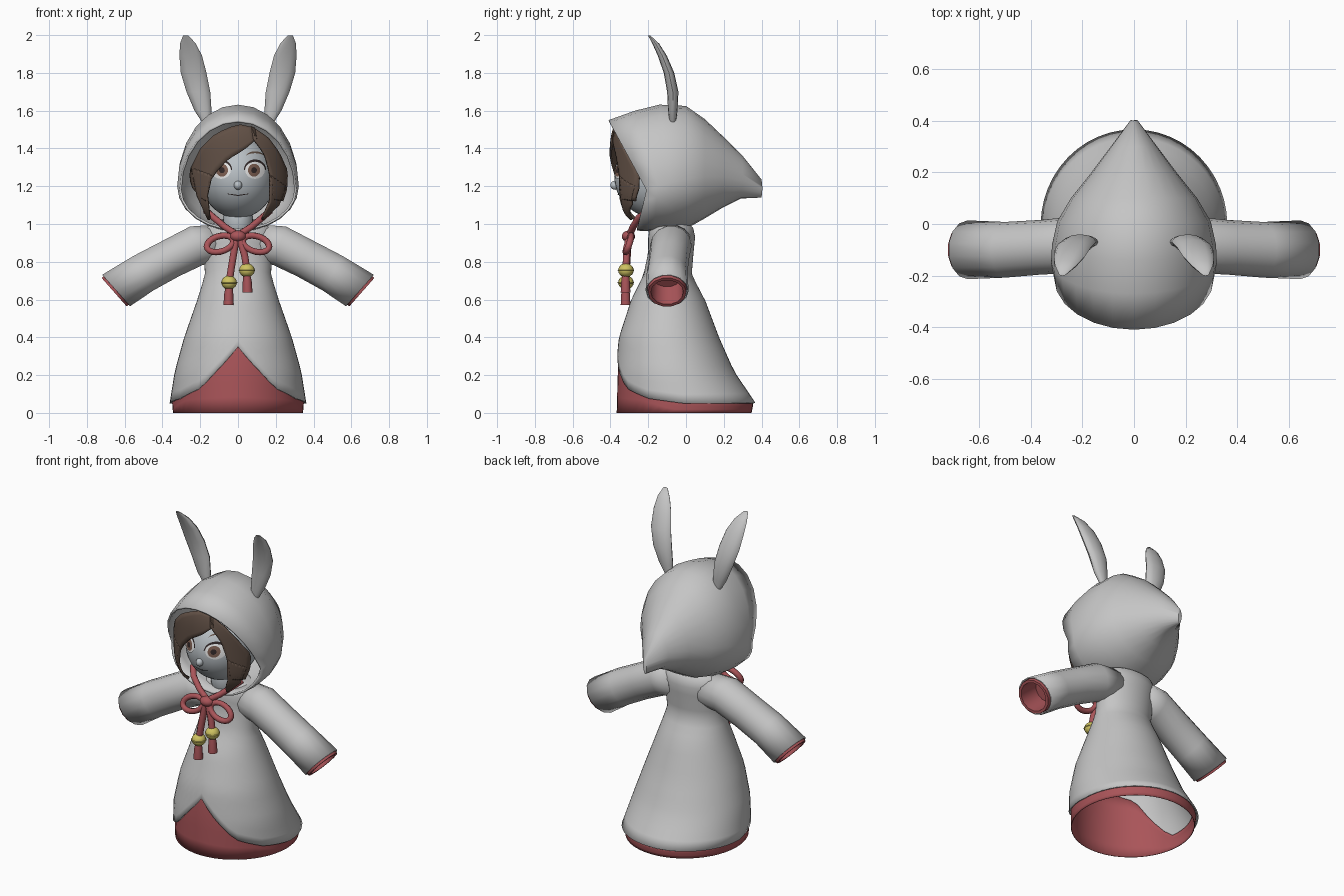
import bpy, bmesh, math
from mathutils import Vector

cube = bpy.data.objects.get("Cube")
if cube:
    bpy.data.objects.remove(cube, do_unlink=True)


def material(name, r, g, b):
    m = bpy.data.materials.new(name)
    m.use_nodes = True
    m.diffuse_color = (r, g, b, 1)
    m.node_tree.nodes["Principled BSDF"].inputs["Base Color"].default_value = (r, g, b, 1)
    return m


CLOTH = material("grey cloth", .56, .56, .56)
SKIN = material("grey skin", .49, .53, .56)
RED = material("dull red", .4, .09, .1)
HAIR = material("brown hair", .12, .08, .06)
GOLD = material("gold", .62, .54, .12)
WHITE = material("eye white", .8, .8, .8)
IRIS = material("brown iris", .2, .11, .08)
DARK = material("dark line", .03, .02, .02)


def link(name, data, mat):
    ob = bpy.data.objects.new(name, data)
    bpy.context.scene.collection.objects.link(ob)
    data.materials.append(mat)
    return ob


def finish(name, bm, mat, solid=0, angle=50):
    me = bpy.data.meshes.new(name)
    bmesh.ops.recalc_face_normals(bm, faces=bm.faces)
    bm.to_mesh(me)
    bm.free()
    me.shade_smooth()
    me.set_sharp_from_angle(angle=math.radians(angle))
    ob = link(name, me, mat)
    if solid:
        mod = ob.modifiers.new("thickness", "SOLIDIFY")
        mod.thickness = solid
    return ob


def loft(name, rows, mat, closed=True, caps=(False, False), solid=0):
    """Skin a list of equal-length point rows."""
    bm = bmesh.new()
    vs = [[bm.verts.new(p) for p in row] for row in rows]
    n = len(rows[0])
    for a, b in zip(vs, vs[1:]):
        for i in range(n if closed else n - 1):
            j = (i + 1) % n
            bm.faces.new((a[i], a[j], b[j], b[i]))
    for cap, row in zip(caps, (vs[0], vs[-1])):
        if cap:
            bm.faces.new(row)
    return finish(name, bm, mat, solid)


def sphere(name, loc, scale, mat, seg=20):
    bm = bmesh.new()
    bmesh.ops.create_uvsphere(bm, u_segments=seg, v_segments=seg // 2 + 2, radius=1)
    bmesh.ops.scale(bm, vec=scale, verts=bm.verts)
    bmesh.ops.translate(bm, vec=loc, verts=bm.verts)
    return finish(name, bm, mat)


def tube(name, points, radius, mat, cyclic=False):
    cu = bpy.data.curves.new(name, "CURVE")
    cu.dimensions = "3D"
    cu.bevel_depth, cu.bevel_resolution, cu.use_fill_caps = radius, 2, True
    sp = cu.splines.new("POLY")
    sp.points.add(len(points) - 1)
    for p, co in zip(sp.points, points):
        p.co = (*co, 1)
    sp.use_cyclic_u = cyclic
    return link(name, cu, mat)


def sample(table, z):
    """Linear lookup in a table keyed by its first column."""
    for a, b in zip(table, table[1:]):
        if z <= b[0]:
            t = max(0, (z - a[0]) / (b[0] - a[0]))
            return [p + (q - p) * t for p, q in zip(a[1:], b[1:])]
    return table[-1][1:]


def along(path, t):
    f = t * (len(path) - 1)
    i = min(int(f), len(path) - 2)
    return Vector(path[i]).lerp(Vector(path[i + 1]), f - i)


# Robe outline: height, half width, front, back
OUTLINE = [(0, .357, -.38, .36), (.05, .362, -.378, .37), (.22, .335, -.375, .255),
           (.4, .285, -.355, .175), (.6, .215, -.29, .1), (.73, .175, -.225, .03),
           (.85, .18, -.2, .04), (.95, .19, -.2, .05), (1, .17, -.18, .03), (1.03, .07, -.14, -.02)]
HEM = [(0, .35), (14, .26), (35, .13), (60, .075), (90, .05), (180, .055)]
TONGUE = [(0, .42), (50, .35), (80, .09), (180, .09)]


def garment(name, low, high, inset, mat, rows, solid):
    n = 48
    grid = []
    for r in range(rows + 1):
        ring = []
        for i in range(n):
            a = 2 * math.pi * i / n
            deg = math.degrees(min(a, 2 * math.pi - a))
            z = low(deg) + (high(deg) - low(deg)) * r / rows
            w, front, back = sample(OUTLINE, z)
            depth = (back - front) / 2 - inset
            ring.append(((w - inset) * math.sin(a), (front + back) / 2 - depth * math.cos(a), z))
        grid.append(ring)
    return loft(name, grid, mat, solid=solid)


garment("robe", lambda d: sample(HEM, d)[0], lambda d: 1.03, 0, CLOTH, 20, .008)
garment("underskirt", lambda d: 0, lambda d: sample(TONGUE, d)[0], .013, RED, 5, .004)


# Sleeves and red cuffs
def ring_at(c, axis, r, n=14):
    u = Vector((0, 1, 0))
    v = axis.cross(u).normalized()
    return [c + r * (u * math.cos(k * 2 * math.pi / n) + v * math.sin(k * 2 * math.pi / n)) for k in range(n)]


for s, side in ((1, "left"), (-1, "right")):
    arm = [(.1, -.07, .9, .1), (.22, -.08, .885, .11), (.36, -.09, .815, .106),
           (.5, -.1, .74, .108), (.645, -.1, .648, .114)]
    cs = [Vector((s * x, y, z)) for x, y, z, r in arm]
    rows = []
    for i, c in enumerate(cs):
        axis = cs[min(i + 1, len(cs) - 1)] - cs[max(i - 1, 0)]
        if i == len(cs) - 1:
            axis = Vector((s * .75, 0, -.66))
        rows.append(ring_at(c, axis.normalized(), arm[i][3]))
    loft(side + "_sleeve", rows, CLOTH, solid=.006)
    axis = Vector((s * .75, 0, -.66)).normalized()
    cuff = [ring_at(cs[-1] + axis * d, axis, r) for d, r in ((-.03, .106), (.014, .102), (.014, .086), (-.12, .08))]
    loft(side + "_cuff", cuff, RED, caps=(False, True))

# Hood: half width, then (y, z) of top, widest and bottom points
HOOD = [(.31, (-.41, 1.55), (-.21, 1.18), (-.26, .965)), (.322, (-.27, 1.6), (-.15, 1.2), (-.17, .96)),
        (.318, (-.14, 1.632), (-.08, 1.22), (-.08, .96)), (.298, (0, 1.625), (.01, 1.24), (.02, .985)),
        (.245, (.1, 1.555), (.1, 1.25), (.1, 1.03)), (.165, (.2, 1.46), (.2, 1.25), (.2, 1.09)),
        (.09, (.3, 1.36), (.3, 1.23), (.29, 1.135)), (.012, (.4, 1.235), (.405, 1.19), (.4, 1.14))]
rows = []
for w, top, mid, bot in HOOD:
    ring = []
    for k in range(24):
        a = 2 * math.pi * k / 24
        c = math.cos(a)
        y, z = Vector(mid).lerp(Vector(top if c > 0 else bot), abs(c))
        ring.append((w * math.sin(a), y, z))
    rows.append(ring)
loft("hood", rows, CLOTH, caps=(False, True), solid=.012)

# Ears: centre x, y, z, half width, half thickness
EAR = [(.165, -.07, 1.53, .02, .015), (.185, -.07, 1.6, .045, .025), (.21, -.07, 1.7, .063, .03),
       (.235, -.09, 1.8, .068, .028), (.25, -.125, 1.89, .06, .024), (.265, -.16, 1.955, .042, .018),
       (.277, -.195, 1.998, .014, .006)]
for s, side in ((1, "left"), (-1, "right")):
    rows = [[(s * x + w * math.cos(k * math.pi / 6), y + t * math.sin(k * math.pi / 6), z)
             for k in range(12)] for x, y, z, w, t in EAR]
    loft(side + "_ear", rows, CLOTH, caps=(True, True))

# Head
sphere("head", (0, -.15, 1.25), (.2, .23, .22), SKIN, 32)
sphere("nose", (0, -.375, 1.205), (.022, .026, .024), SKIN, 12)
sphere("neck", (0, -.13, 1.02), (.08, .08, .12), SKIN)


def face_y(x, z):
    return -.15 - .23 * math.sqrt(max(.02, 1 - (x / .2) ** 2 - ((z - 1.25) / .22) ** 2))


def hair_y(x, z):
    return -.17 - .235 * math.sqrt(max(.02, 1 - (x / .28) ** 2 - ((z - 1.3) / .33) ** 4))


def patch(name, surf, edge_a, edge_b, mat, lift=0, solid=0, steps=14):
    """Strip between two (x, z) edges, laid on a curved surface."""
    rows = []
    for i in range(steps + 1):
        a, b = along(edge_a, i / steps), along(edge_b, i / steps)
        pts = [a.lerp(b, j / 6) for j in range(7)]
        rows.append([(p.x, surf(p.x, p.y) - lift, p.y) for p in pts])
    return loft(name, rows, mat, closed=False, solid=solid)


def disc(name, cx, cz, rx, rz, lift, mat):
    rows = []
    for f in (.02, .35, .7, 1):
        ring = [(cx + f * rx * math.cos(k * math.pi / 10), cz + f * rz * math.sin(k * math.pi / 10)) for k in range(20)]
        rows.append([(x, face_y(x, z) - lift, z) for x, z in ring])
    return loft(name, rows, mat, caps=(True, False))


def arc(cx, cz, rx, rz):
    return [(cx - rx * math.cos(k * math.pi / 8), cz + rz * math.sin(k * math.pi / 8)) for k in range(9)]


for s, side in ((1, "left"), (-1, "right")):
    x, z = s * .09, 1.285
    disc(side + "_eye_white", x, z, .052, .046, .004, WHITE)
    disc(side + "_iris", x - s * .005, z, .032, .034, .006, IRIS)
    disc(side + "_pupil", x - s * .005, z, .015, .016, .008, DARK)
    patch(side + "_lashes", face_y, arc(x, z, .054, .045), arc(x, z, .06, .058), DARK, .006)
    patch(side + "_brow", face_y, arc(x, 1.355, .05, .02), arc(x, 1.355, .05, .03), HAIR, .005)
patch("mouth", face_y, [(-.055, 1.158), (0, 1.148), (.055, 1.158)],
      [(-.055, 1.161), (0, 1.154), (.055, 1.161)], DARK, .005)

# Hair: two swept bangs and two side locks
LOCKS = {
    "right_bangs": ([(.09, 1.51), (0, 1.53), (-.12, 1.48), (-.2, 1.4), (-.26, 1.28), (-.25, 1.2), (-.2, 1.14)],
                    [(.1, 1.45), (.03, 1.39), (-.05, 1.345), (-.11, 1.285), (-.15, 1.23), (-.165, 1.18), (-.17, 1.12)]),
    "left_bangs": ([(.07, 1.52), (.16, 1.46), (.22, 1.38), (.265, 1.28), (.26, 1.18), (.24, 1.12)],
                   [(.08, 1.45), (.12, 1.4), (.145, 1.36), (.17, 1.27), (.18, 1.2), (.185, 1.13)]),
    "right_lock": ([(-.25, 1.3), (-.22, 1.15), (-.16, 1.02)], [(-.14, 1.26), (-.165, 1.15), (-.15, 1.02)]),
    "left_lock": ([(.255, 1.2), (.22, 1.1), (.135, 1.02)], [(.172, 1.26), (.17, 1.12), (.128, 1.02)]),
}
for name, (a, b) in LOCKS.items():
    patch(name, hair_y, a, b, HAIR, 0, .012)

# Ribbon: collar cords, bow loops, hanging cords with bells and tassels
sphere("bow_knot", (0, -.305, .935), (.042, .035, .03), RED)
for s, side, bell in ((1, "left", .755), (-1, "right", .69)):
    tube(side + "_collar_cord", [(s * .17, -.2, 1.07), (s * .13, -.25, 1.035), (s * .07, -.28, .985), (0, -.3, .94)], .018, RED)
    loop = []
    for k in range(20):
        a = k * math.pi / 10
        u = .07 * math.cos(a)
        loop.append((s * (.095 + u), -.305 + .015 * math.sin(a), .895 - .2 * u + .042 * math.sin(a)))
    tube(side + "_bow_loop", loop, .017, RED, True)
    x = s * .047
    tube(side + "_hanging_cord", [(s * .01, -.305, .92), (s * .035, -.315, bell + .08), (x, -.318, bell)], .02, RED)
    sphere(side + "_bell", (x, -.318, bell), (.041, .041, .037), GOLD, 16)
    band = [(x + .04 * math.cos(k * math.pi / 8), -.318 + .04 * math.sin(k * math.pi / 8), bell) for k in range(16)]
    tube(side + "_bell_band", band, .004, GOLD, True)
    rows = [[(x + s * d + r * math.cos(k * math.pi / 5), -.32 + r * math.sin(k * math.pi / 5), bell - h)
             for k in range(10)] for d, r, h in ((0, .018, .02), (.002, .024, .06), (.003, .027, .118))]
    loft(side + "_tassel", rows, RED, caps=(True, True))
